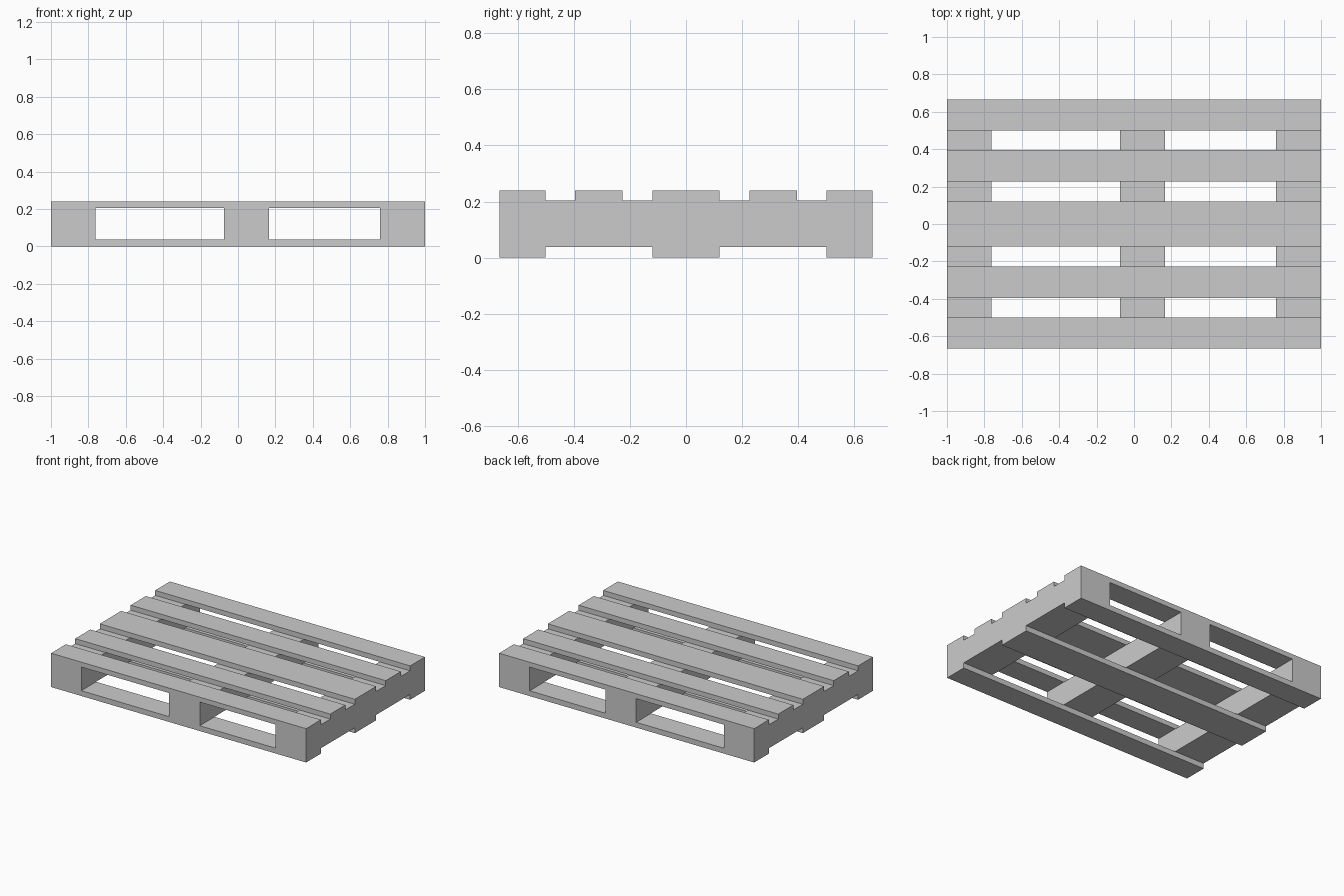
import bpy, bmesh
from mathutils import Matrix, Vector

if "Cube" in bpy.data.objects:
    bpy.data.objects.remove(bpy.data.objects["Cube"])

LENGTH, WIDTH, HEIGHT = 2.0, 1.33, 0.24
BOTTOM_T, TOP_Z = 0.0375, 0.205          # bottom board thickness, underside of top boards
PAD, EPS = 0.1, 0.0004                   # cutter overshoot, overlap between cuts


def box_object(name, boxes):
    """One object from (x0, x1, y0, y1, z0, z1) boxes."""
    bm = bmesh.new()
    for x0, x1, y0, y1, z0, z1 in boxes:
        centre = Vector((x0 + x1, y0 + y1, z0 + z1)) / 2
        size = Matrix.Diagonal((x1 - x0, y1 - y0, z1 - z0, 1))
        bmesh.ops.create_cube(bm, size=1, matrix=Matrix.Translation(centre) @ size)
    mesh = bpy.data.meshes.new(name)
    bm.to_mesh(mesh)
    bm.free()
    obj = bpy.data.objects.new(name, mesh)
    bpy.context.collection.objects.link(obj)
    return obj


def carve(target, name, boxes):
    """Subtract boxes from the target and discard the cutter."""
    cutter = box_object(name, boxes)
    cutter.hide_render = True
    mod = target.modifiers.new(name, 'BOOLEAN')
    mod.operation, mod.solver, mod.object = 'DIFFERENCE', 'EXACT', cutter
    bpy.context.view_layer.objects.active = target
    bpy.ops.object.modifier_apply(modifier=mod.name)
    bpy.data.objects.remove(cutter)


# Solid block of the whole pallet
hx, hy = LENGTH / 2, WIDTH / 2
pallet = box_object("pallet", [(-hx, hx, -hy, hy, 0, HEIGHT)])

# Fork openings between the three stringers, right through front to back
openings = [(-0.763, -0.075), (0.166, 0.76)]
carve(pallet, "fork_openings",
      [(x0, x1, -hy - PAD, hy + PAD, BOTTOM_T, TOP_Z) for x0, x1 in openings])

# Gaps between the five top boards and the three bottom boards, mirrored in y
top_gaps = [(0.12, 0.226), (0.395, 0.50)]
bottom_gaps = [(0.12, 0.50)]
gaps = []
for spans, z0, z1 in ((top_gaps, TOP_Z - EPS, HEIGHT + PAD),
                      (bottom_gaps, -PAD, BOTTOM_T + EPS)):
    for a, b in spans:
        for y0, y1 in ((a, b), (-b, -a)):
            gaps.append((-hx - PAD, hx + PAD, y0, y1, z0, z1))
carve(pallet, "board_gaps", gaps)
